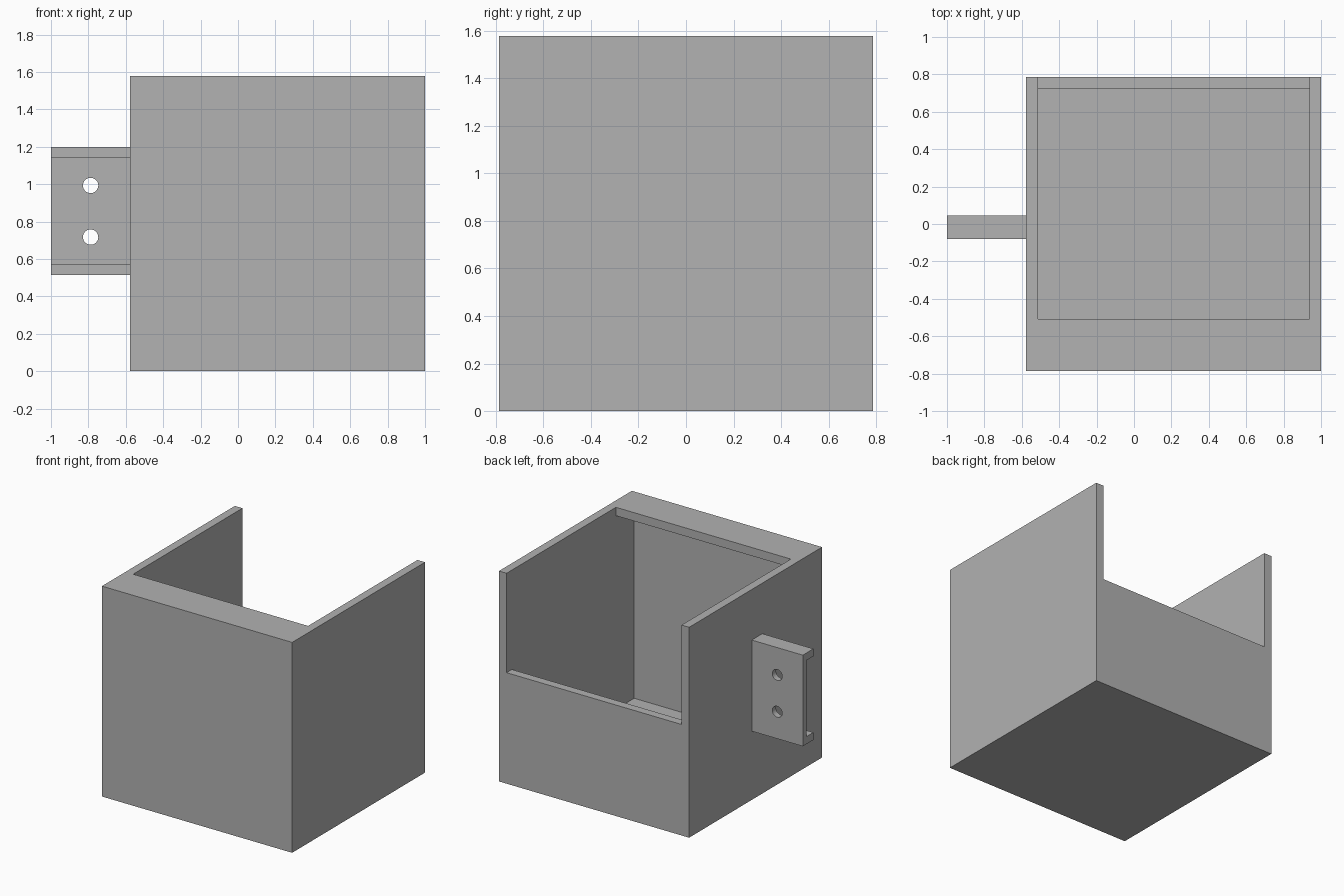
import bpy
import bmesh
import math

cube = bpy.data.objects.get("Cube")
if cube:
    bpy.data.objects.remove(cube, do_unlink=True)

# Single plain material
grey = bpy.data.materials.new("light_grey")
grey.use_nodes = True
tone = (0.445, 0.445, 0.445, 1)
grey.diffuse_color = tone
grey.node_tree.nodes["Principled BSDF"].inputs["Base Color"].default_value = tone


def extrude_profile(name, profile, x0, x1):
    """Solid made by sweeping a (y, z) outline from x0 to x1."""
    bm = bmesh.new()
    face = bm.faces.new([bm.verts.new((x0, y, z)) for y, z in profile])
    swept = bmesh.ops.extrude_face_region(bm, geom=[face])["geom"]
    verts = [v for v in swept if isinstance(v, bmesh.types.BMVert)]
    bmesh.ops.translate(bm, verts=verts, vec=(x1 - x0, 0, 0))
    bmesh.ops.recalc_face_normals(bm, faces=bm.faces)
    mesh = bpy.data.meshes.new(name)
    bm.to_mesh(mesh)
    bm.free()
    mesh.materials.append(grey)
    obj = bpy.data.objects.new(name, mesh)
    bpy.context.collection.objects.link(obj)
    return obj


def cut(target, cutter):
    """Subtract the cutter from the target and discard it."""
    cutter.hide_render = True
    mod = target.modifiers.new("cut", "BOOLEAN")
    mod.operation = "DIFFERENCE"
    mod.solver = "EXACT"
    mod.object = cutter
    bpy.context.view_layer.objects.active = target
    bpy.ops.object.modifier_apply(modifier=mod.name)
    bpy.data.objects.remove(cutter, do_unlink=True)


left, right = 1.0, -0.577
half, height, wall = 0.787, 1.577, 0.063
inner = half - wall

# Open box: cavity with a deep front lip and a cut-down back wall
box = extrude_profile("open_box", [(-half, 0), (half, 0), (half, height), (-half, height)], right, left)
lip_y, back_z, over = -0.508, 0.832, 2.0
cavity = extrude_profile("cavity_cutter", [
    (-inner, wall), (inner, wall), (inner, back_z), (over, back_z),
    (over, over), (lip_y, over), (lip_y, height - wall), (-inner, height - wall),
], right + wall, left - wall)
cut(box, cavity)

# Side mounting bracket: channel section opening to the front
front, web, back = -0.08, 0.0, 0.045
low, high, flange = 0.515, 1.198, 0.056
bracket = extrude_profile("mounting_bracket", [
    (front, low), (back, low), (back, high), (front, high),
    (front, high - flange), (web, high - flange), (web, low + flange), (front, low + flange),
], -1.0, right)

# Two screw holes through the bracket
for z in (0.717, 0.993):
    bpy.ops.mesh.primitive_cylinder_add(vertices=32, radius=0.041, depth=0.5,
                                        location=(-0.788, 0, z), rotation=(math.pi / 2, 0, 0))
    hole = bpy.context.object
    hole.name = "screw_hole_cutter"
    hole.data.materials.append(grey)
    cut(bracket, hole)
